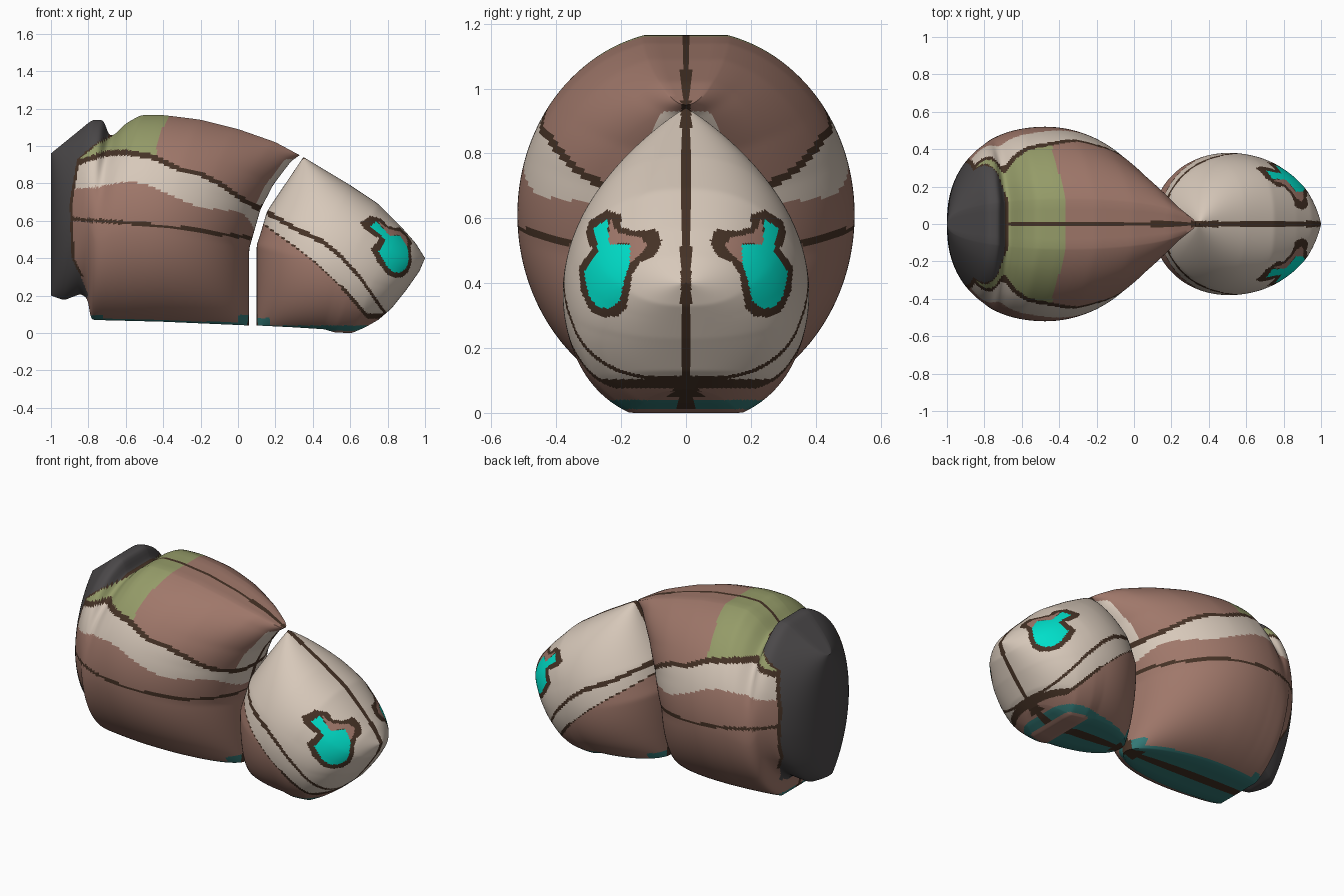
import bpy, bmesh, math

cube = bpy.data.objects.get("Cube")
if cube:
    bpy.data.objects.remove(cube, do_unlink=True)

# Flat colours
COLOURS = {
    "brown": (.35, .187, .145),
    "cream": (.68, .58, .49),
    "olive": (.30, .33, .14),
    "charcoal": (.07, .065, .067),
    "dark_brown": (.06, .032, .019),
    "bright_teal": (0, .74, .59),
    "deep_teal": (.035, .20, .19),
}
SLOTS = {name: slot for slot, name in enumerate(COLOURS)}
materials = []
for name, rgb in COLOURS.items():
    material = bpy.data.materials.new(name)
    material.use_nodes = True
    material.diffuse_color = (*rgb, 1)
    shader = next(n for n in material.node_tree.nodes if n.type == "BSDF_PRINCIPLED")
    shader.inputs["Base Color"].default_value = (*rgb, 1)
    shader.inputs["Roughness"].default_value = .7
    materials.append(material)


def curve(points, samples=240, smoothing=12):
    """Return a function giving points along a softened polyline, paced by its long axis."""
    spans = [abs(q - p) for p, q in zip(points[0], points[-1])]
    main = spans.index(max(spans))
    lengths = [0]
    for p, q in zip(points, points[1:]):
        lengths.append(lengths[-1] + abs(q[main] - p[main]) + .15 * abs(q[1 - main] - p[1 - main]))
    table, k = [], 0
    for i in range(samples + 1):
        target = lengths[-1] * i / samples
        while k < len(points) - 2 and lengths[k + 1] < target:
            k += 1
        f = (target - lengths[k]) / (lengths[k + 1] - lengths[k])
        table.append([p + (q - p) * f for p, q in zip(points[k], points[k + 1])])
    for _ in range(smoothing):
        middle = [[(a + 2 * b + c) / 4 for a, b, c in zip(*trio)]
                  for trio in zip(table, table[1:], table[2:])]
        table = [table[0]] + middle + [table[-1]]

    def evaluate(t):
        i = min(int(t * samples), samples - 1)
        f = t * samples - i
        return [p + (q - p) * f for p, q in zip(table[i], table[i + 1])]
    return evaluate


def height(points, x):
    """Height of a painted line at x."""
    if x <= points[0][0]:
        return points[0][1]
    for (xa, za), (xb, zb) in zip(points, points[1:]):
        if x <= xb:
            return za + (zb - za) * (x - xa) / (xb - xa)
    return points[-1][1]


def inside(polygon, x, y):
    hit = False
    for (xa, ya), (xb, yb) in zip(polygon, polygon[1:] + polygon[:1]):
        if (ya > y) != (yb > y) and x < xa + (xb - xa) * (y - ya) / (yb - ya):
            hit = not hit
    return hit


def inflate(name, edges, width, low, high, powers, paint, stations=185, rows=115):
    """Puff up the side outline into a rounded shell and paint its faces."""
    bottom, top, back, front = (curve(edge) for edge in edges)
    corners = bottom(0), bottom(1), top(0), top(1)
    start, end = math.cos(math.pi * low), math.cos(math.pi * high)
    strip = (.6, .2, .08, -.08, -.2, -.6)
    back_power, front_power, side_power = powers
    bm = bmesh.new()
    rings = []
    for i in range(stations + 1):
        a = i / stations
        u = (1 - math.cos(math.pi * a)) / 2
        power = front_power if a > .5 else back_power
        spread = max(0, math.sin(math.pi * a)) ** power * width
        side = []
        for j in range(rows + 1):
            b = low + (high - low) * j / rows
            v = (start - math.cos(math.pi * b)) / (start - end)
            x, z = ((1 - v) * bo + v * to + (1 - u) * ba + u * fr
                    - (1 - v) * ((1 - u) * c + u * d) - v * ((1 - u) * e + u * f)
                    for bo, to, ba, fr, c, d, e, f in zip(
                        bottom(u), top(u), back(v), front(v), *corners))
            side.append((x, spread * max(0, math.sin(math.pi * b)) ** side_power, z))
        ring = list(side)
        ring += [(side[-1][0], side[-1][1] * s, side[-1][2]) for s in strip]
        ring += [(x, -y, z) for x, y, z in reversed(side)]
        ring += [(side[0][0], -side[0][1] * s, side[0][2]) for s in strip]
        rings.append([bm.verts.new(p) for p in ring])
    for r, s in zip(rings, rings[1:]):
        for k in range(len(r)):
            n = (k + 1) % len(r)
            bm.faces.new((r[k], r[n], s[n], s[k]))
    bmesh.ops.remove_doubles(bm, verts=bm.verts, dist=.00005)
    bmesh.ops.recalc_face_normals(bm, faces=bm.faces)
    for face in bm.faces:
        c = face.calc_center_median()
        face.material_index = SLOTS[paint(c.x, abs(c.y), c.z)]
    mesh = bpy.data.meshes.new(name)
    bm.to_mesh(mesh)
    bm.free()
    for material in materials:
        mesh.materials.append(material)
    obj = bpy.data.objects.new(name, mesh)
    bpy.context.collection.objects.link(obj)
    bpy.ops.object.select_all(action="DESELECT")
    bpy.context.view_layer.objects.active = obj
    obj.select_set(True)
    bpy.ops.object.shade_smooth_by_angle(angle=math.radians(50))


# Rear shell outline: bottom, top, back and front edges
rear_front = [(.06, .04), (.06, .45), (.08, .52), (.12, .66), (.187, .79), (.285, .92), (.33, .95)]
rear_edges = (
    [(-1, .2), (-.93, .175), (-.84, .21), (-.8, .18), (-.79, .07), (-.4, .06), (.06, .04)],
    [(-1, .96), (-.84, 1.09), (-.78, 1.14), (-.71, 1.14), (-.7, 1.06), (-.67, 1.05),
     (-.6, 1.12), (-.52, 1.165), (-.4, 1.165), (-.2, 1.14), (0, 1.09), (.2, 1.02), (.33, .95)],
    [(-1, .2), (-1, .96)],
    rear_front,
)
# Painted lines on the rear shell
engine_rim = [(.1, -.85), (.2, -.8), (.3, -.84), (.4, -.89), (.7, -.9), (.93, -.86), (1, -.78),
              (1.05, -.69)]
upper_line = [(-.9, .89), (-.8, .93), (-.7, .96), (-.6, .965), (-.45, .94), (-.3, .87),
              (-.2, .85), (-.1, .8), (0, .73), (.1, .67)]
band_edge = [(-.9, .77), (-.75, .78), (-.6, .81), (-.5, .8), (-.3, .71), (-.2, .67),
             (0, .65), (.05, .62), (.1, .53)]
thin_line = [(-.9, .61), (-.6, .59), (-.3, .56), (-.1, .53), (.1, .505)]
olive_edge = [(.9, -.42), (1, -.44), (1.08, -.41), (1.16, -.37)]
front_edge = [(z, x) for x, z in rear_front]


def paint_rear(x, y, z):
    rim = height(engine_rim, z)
    if x < rim:
        return "charcoal"
    if z < .1 and y < .04:
        return "dark_brown"
    if z < .056 - .03 * x or (z < .095 and (x < -.72 or x > 0)):
        return "deep_teal"
    upper = height(upper_line, x)
    if y < .014 or (x < rim + .015 and z > .3) or abs(z - upper) < .015:
        return "dark_brown"
    if z > upper:
        if .68 < z < .93 and x > height(front_edge, z) - .04:
            return "cream"
        return "olive" if x < height(olive_edge, z) else "brown"
    if z > height(band_edge, x):
        return "cream"
    return "dark_brown" if abs(z - height(thin_line, x)) < .01 else "brown"


# Nose shell outline: bottom, top, back and front edges
nose_edges = (
    [(.1, .04), (.3, .03), (.46, .02), (.52, .002), (.61, 0), (.68, .03), (.75, .07)],
    [(.35, .94), (.45, .88), (.6, .79), (.75, .69), (.87, .57), (.95, .48), (1, .4)],
    [(.1, .04), (.1, .47), (.12, .53), (.155, .65), (.228, .76), (.35, .94)],
    [(.75, .07), (.82, .13), (.9, .23), (.97, .33), (1, .4)],
)
# Painted lines and eye patches on the nose shell
cheek_line = [(.1, .67), (.2, .62), (.3, .56), (.45, .49), (.55, .41), (.65, .3), (.72, .2), (.79, .1)]
jaw_edge = [(.1, .61), (.2, .535), (.3, .465), (.41, .38), (.57, .23), (.69, .09)]
eye_border = [(.243, .626), (.203, .61), (.197, .57), (.14, .56), (.095, .57), (.074, .53),
              (.095, .485), (.14, .466), (.166, .426), (.175, .37), (.185, .32), (.21, .298),
              (.26, .295), (.3, .32), (.325, .38), (.33, .45), (.29, .505), (.31, .55), (.3, .59)]
eye = [(.286, .57), (.243, .595), (.237, .52), (.172, .52), (.175, .46), (.19, .41),
       (.205, .345), (.235, .322), (.27, .325), (.3, .36), (.314, .435), (.27, .5)]
eye_corner = [(.235, .6), (.21, .555), (.14, .54), (.12, .52), (.14, .49), (.175, .46),
              (.175, .525), (.24, .52)]


def paint_nose(x, y, z):
    if x > .6 and inside(eye_border, y, z):
        if inside(eye, y, z):
            return "bright_teal"
        return "brown" if inside(eye_corner, y, z) else "dark_brown"
    if z < .012 and x > .5:
        return "brown"
    if z < .1 and y < .04:
        return "dark_brown"
    if z < .04 or (z < .08 and x < .17):
        return "deep_teal"
    cheek, jaw = height(cheek_line, x), height(jaw_edge, x)
    if y < .016 or (x < .8 and abs(z - cheek) < .014):
        return "dark_brown"
    if z > cheek or x > .8:
        return "cream"
    if abs(z - jaw) < (.014 if x > .55 else .004):
        return "dark_brown"
    return "cream" if z > jaw else "brown"


inflate("rear_shell", rear_edges, .52, .11, .92, (.85, 1, 1), paint_rear)
inflate("nose_shell", nose_edges, .38, .14, 1, (.95, .8, .85), paint_nose)
